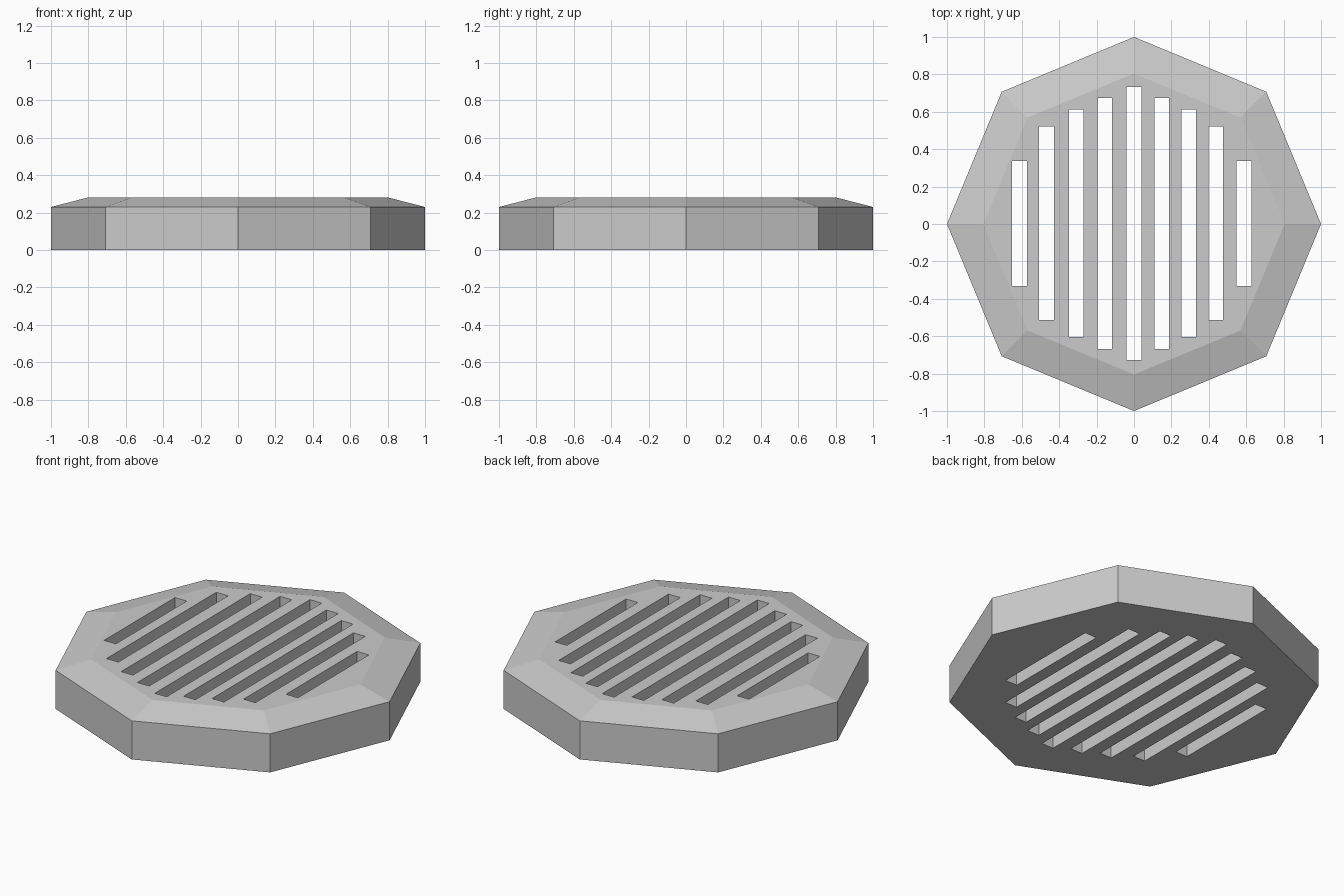
import bpy, bmesh, math
from mathutils import Matrix, Vector

if "Cube" in bpy.data.objects:
    bpy.data.objects.remove(bpy.data.objects["Cube"])

RIM_Z, TOP_Z, TOP_R = 0.23, 0.28, 0.805
# Slots: centre x and half length
SLOTS = [(-0.612, 0.334), (-0.468, 0.517), (-0.308, 0.608), (-0.156, 0.672),
         (0.0, 0.73), (0.149, 0.672), (0.292, 0.608), (0.436, 0.517), (0.588, 0.334)]
SLOT_W = 0.078


def add_object(name, bm):
    bmesh.ops.recalc_face_normals(bm, faces=bm.faces)
    mesh = bpy.data.meshes.new(name)
    bm.to_mesh(mesh)
    bm.free()
    obj = bpy.data.objects.new(name, mesh)
    bpy.context.collection.objects.link(obj)
    return obj


# Octagonal cover with a shallow bevelled top
bm = bmesh.new()
rings = [[bm.verts.new((r * math.cos(i * math.pi / 4), r * math.sin(i * math.pi / 4), z))
          for i in range(8)] for r, z in ((1, 0), (1, RIM_Z), (TOP_R, TOP_Z))]
for low, high in zip(rings, rings[1:]):
    for i in range(8):
        j = (i + 1) % 8
        bm.faces.new((low[i], low[j], high[j], high[i]))
bm.faces.new(rings[0][::-1])
bm.faces.new(rings[-1])
cover = add_object("drain_cover", bm)

# Slot cutters
bm = bmesh.new()
for x, half in SLOTS:
    bmesh.ops.create_cube(bm, size=1, matrix=Matrix.LocRotScale(
        Vector((x, 0.003, 0.15)), None, Vector((SLOT_W, 2 * half, 1))))
cutter = add_object("slot_cutter", bm)
cutter.hide_render = True
cutter.hide_set(True)

# Slots cut right through the cover
cut = cover.modifiers.new("slots", 'BOOLEAN')
cut.operation = 'DIFFERENCE'
cut.solver = 'EXACT'
cut.object = cutter
